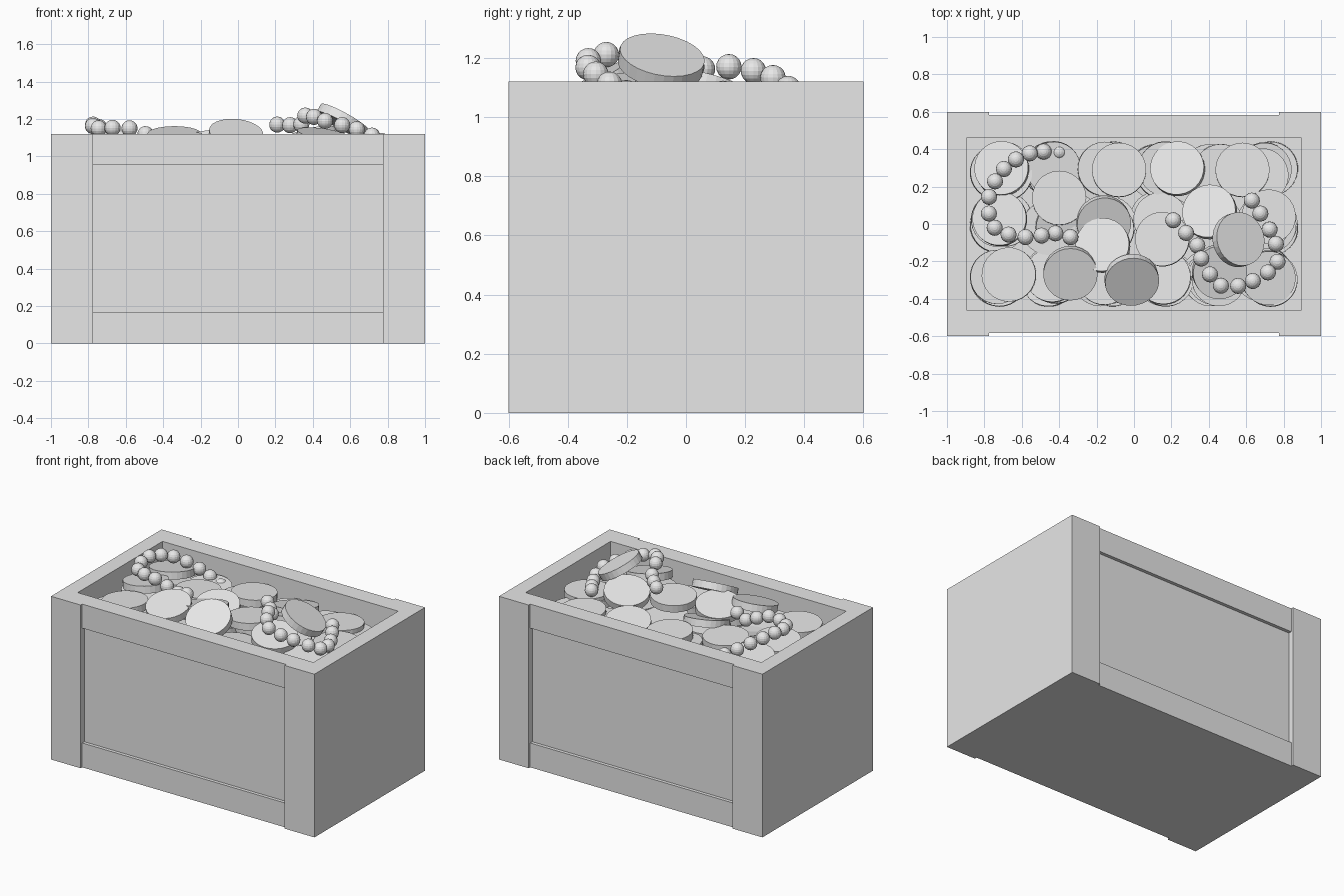
import bpy
import bmesh
import random
from mathutils import Matrix, Vector

random.seed(4)
old = bpy.data.objects.get("Cube")
if old:
    bpy.data.objects.remove(old, do_unlink=True)

# One plain grey for everything
grey = bpy.data.materials.new("plain grey")
grey.use_nodes = True
colour = (0.8, 0.8, 0.8, 1)
grey.diffuse_color = colour
grey.node_tree.nodes["Principled BSDF"].inputs["Base Color"].default_value = colour


def add_object(name, bm):
    mesh = bpy.data.meshes.new(name)
    bm.to_mesh(mesh)
    bm.free()
    mesh.materials.append(grey)
    obj = bpy.data.objects.new(name, mesh)
    bpy.context.collection.objects.link(obj)
    return obj


def box(name, low, high):
    low, high = Vector(low), Vector(high)
    bm = bmesh.new()
    place = Matrix.Translation((low + high) / 2) @ Matrix.Diagonal((*(high - low), 1))
    bmesh.ops.create_cube(bm, size=1, matrix=place)
    return add_object(name, bm)


def carve(target, low, high):
    cutter = box("cutter", low, high)
    cutter.hide_render = True
    mod = target.modifiers.new("carve", 'BOOLEAN')
    mod.operation = 'DIFFERENCE'
    mod.solver = 'EXACT'
    mod.object = cutter
    bpy.context.view_layer.objects.active = target
    bpy.ops.object.modifier_apply(modifier=mod.name)
    bpy.data.objects.remove(cutter, do_unlink=True)


# Crate: open cavity, corner posts, rails and recessed panels front and back
crate = box("crate", (-1, -0.6, 0), (1, 0.6, 1.12))
carve(crate, (-0.895, -0.46, 0.82), (0.895, 0.46, 2))
for side in (-1, 1):
    for depth, bottom, top in ((0.583, -1, 2), (0.56, 0.167, 0.955)):
        inner, outer = sorted((side * depth, side))
        carve(crate, (-0.775, inner, bottom), (0.775, outer, top))

# Coins
RADIUS, THICK = 0.145, 0.048


def add_coin(bm, x, y, top, slope_x, slope_y):
    normal = Vector((slope_x, slope_y, 1)).normalized()
    centre = Vector((x, y, top)) - normal * THICK / 2
    place = Matrix.Translation(centre) @ normal.to_track_quat('Z', 'Y').to_matrix().to_4x4()
    bmesh.ops.create_cone(bm, cap_ends=True, segments=28, radius1=RADIUS,
                          radius2=RADIUS, depth=THICK, matrix=place)


# Lower layers, loosely stacked in rows
bm = bmesh.new()
for layer in range(4):
    for column in range(6):
        for row in (-1, 0, 1):
            x = (column - 2.5) * 0.288 + random.uniform(-0.04, 0.04)
            y = row * 0.29 + random.uniform(-0.03, 0.03)
            x = max(-0.73, min(0.73, x))
            y = max(-0.295, min(0.295, y))
            add_coin(bm, x, y, 0.87 + layer * 0.045,
                     random.uniform(-0.08, 0.08), random.uniform(-0.08, 0.08))
add_object("lower_coins", bm)

# Top coins: x, y, height, slope in x, slope in y
bm = bmesh.new()
for coin in (
    (-.71, .3, 1.06, -.1, .15), (-.72, .03, 1.07, -.1, .1),
    (-.67, -.27, 1.06, -.05, .02), (-.34, -.27, 1.12, 0, -.3),
    (-.4, .14, 1.05, 0, .03), (-.38, -.02, 1.01, .1, -.2),
    (-.16, .0, 1.06, .1, -.3), (-.17, -.11, 1.11, -.15, .2),
    (-.01, -.31, 1.13, .1, -.55), (-.08, .29, 1.06, 0, .05),
    (.23, .3, 1.05, -.12, .2), (.58, .29, 1.03, 0, .05),
    (.15, -.08, 1.1, -.05, .05), (.4, .07, 1.12, -.2, .25),
    (.57, -.08, 1.21, .55, .18), (.46, -.26, 1.12, .15, -.2),
    (.72, -.29, 1.04, .1, -.1), (.72, .04, 1.03, 0, 0),
):
    add_coin(bm, *coin)
add_object("top_coins", bm)


# Bead strings: beads spread evenly along a smooth path
def smooth_path(points):
    pts = [Vector(p) for p in points]
    pts = [pts[0] * 2 - pts[1]] + pts + [pts[-1] * 2 - pts[-2]]
    path = []
    for a, b, c, d in zip(pts, pts[1:], pts[2:], pts[3:]):
        for step in range(20):
            t = step / 20
            path.append((b * 2 + (c - a) * t + (a * 2 - b * 5 + c * 4 - d) * t ** 2
                         + (b * 3 - a - c * 3 + d) * t ** 3) / 2)
    return path + [pts[-2]]


def bead_string(name, points, count):
    path = smooth_path(points)
    total = sum((b - a).length for a, b in zip(path, path[1:]))
    spacing = total / (count - 1)
    spots, travelled = [path[0]], 0
    for a, b in zip(path, path[1:]):
        travelled += (b - a).length
        if travelled >= spacing * len(spots) - 0.001:
            spots.append(b)
    bm = bmesh.new()
    for spot in spots:
        bmesh.ops.create_uvsphere(bm, u_segments=16, v_segments=10, radius=0.043,
                                  matrix=Matrix.Translation(spot))
    add_object(name, bm)


bead_string("right_bead_string", (
    (-.4, .385, .98), (-.55, .38, 1.05), (-.69, .3, 1.13), (-.775, .145, 1.17),
    (-.745, -.02, 1.15), (-.58, -.07, 1.15), (-.42, -.05, 1.09), (-.34, -.07, 1.11)), 14)
bead_string("left_bead_string", (
    (.21, .02, 1.17), (.335, -.11, 1.17), (.365, -.195, 1.22), (.465, -.33, 1.19),
    (.635, -.305, 1.145), (.77, -.195, 1.08), (.725, -.03, 1.06), (.63, .125, 1.08)), 14)
